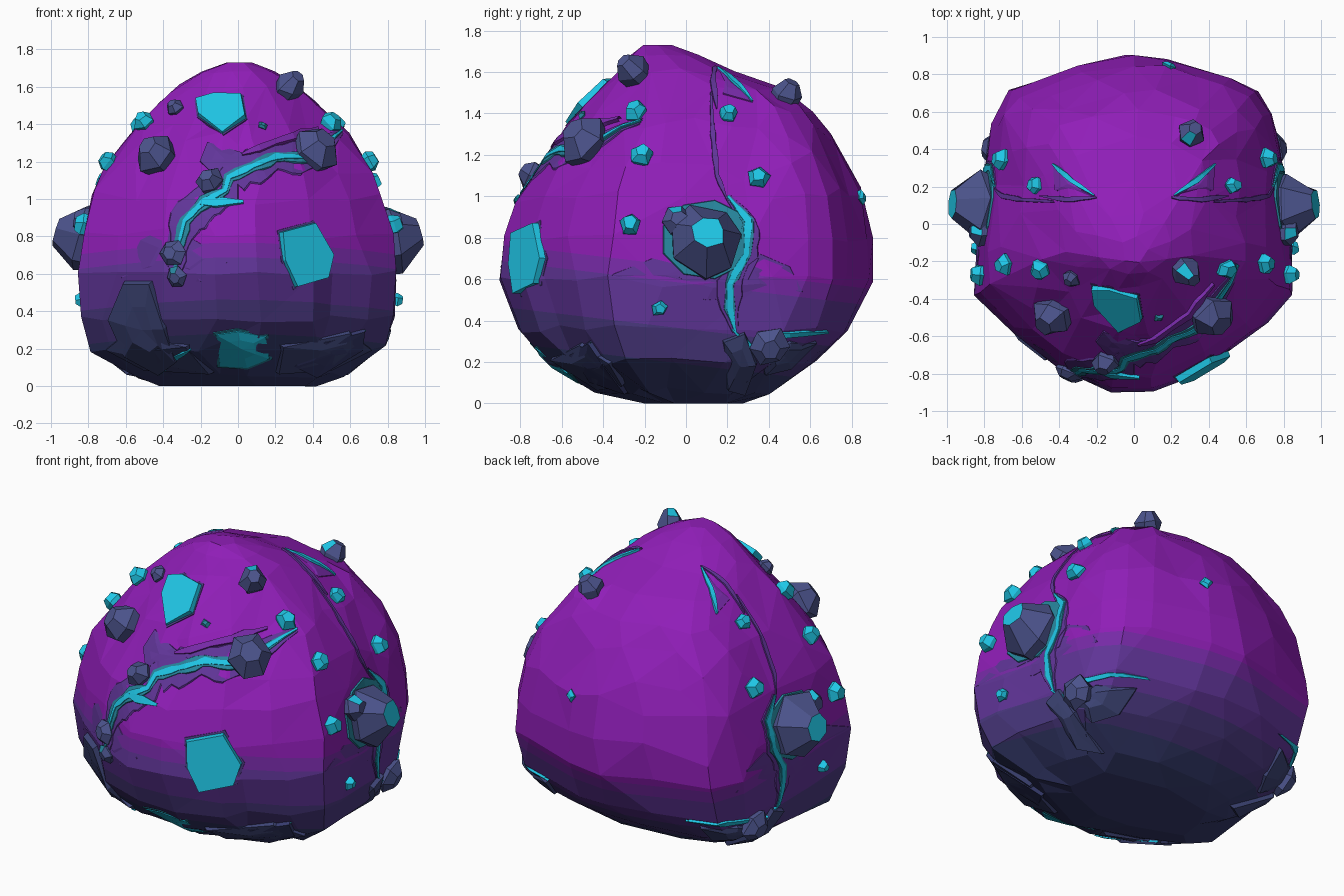
import bpy, bmesh, math, random
from mathutils import Vector
from mathutils.bvhtree import BVHTree

if "Cube" in bpy.data.objects:
    bpy.data.objects.remove(bpy.data.objects["Cube"])

random.seed(7)
COLOURS = {
    "purple": (0.28, 0.013, 0.48), "plum": (0.19, 0.024, 0.40), "violet": (0.12, 0.036, 0.32),
    "indigo": (0.07, 0.041, 0.22), "navy": (0.038, 0.045, 0.16), "slab_blue": (0.048, 0.06, 0.185),
    "slate": (0.072, 0.088, 0.265), "teal": (0.02, 0.24, 0.34), "cyan": (0.014, 0.58, 0.81)}
MATS = {}
for n, c in COLOURS.items():
    MATS[n] = bpy.data.materials.new(n)
    MATS[n].diffuse_color = (*c, 1)


def add(name, verts, faces, mats, idx=None):
    me = bpy.data.meshes.new(name)
    me.from_pydata([tuple(v) for v in verts], [], faces)
    for m in mats:
        me.materials.append(MATS[m])
    if idx:
        me.polygons.foreach_set("material_index", idx)
    bm = bmesh.new()
    bm.from_mesh(me)
    bmesh.ops.recalc_face_normals(bm, faces=bm.faces)
    bm.to_mesh(me)
    bm.free()
    ob = bpy.data.objects.new(name, me)
    bpy.context.collection.objects.link(ob)
    return ob


# Boulder body: rings (z, half width, front y, back y) share one plan outline, roughened then reduced to facets
ROWS = [(0, .42, -.2, .27), (.06, .57, -.42, .42), (.2, .79, -.67, .63), (.36, .83, -.81, .79),
        (.6, .845, -.9, .9), (.8, .825, -.88, .9), (1.0, .78, -.82, .86), (1.15, .715, -.71, .79),
        (1.3, .62, -.6, .71), (1.42, .52, -.5, .62), (1.52, .42, -.41, .47), (1.6, .33, -.33, .24),
        (1.68, .2, -.27, .07), (1.73, .07, -.21, -.07)]
HALF = [(0, -1), (.13, -.99), (.27, -.95), (.48, -.86), (.6, -.76), (.76, -.65), (.88, -.54), (1, -.42),
        (1, -.22), (.98, 0), (.96, .2), (.94, .36), (.92, .52), (.88, .66), (.79, .79), (.62, .86),
        (.42, .92), (.22, .98), (0, 1)]
PLAN = HALF + [(-x, y) for x, y in HALF[-2:0:-1]]
SEG = len(PLAN)
verts, faces = [], []
for k, (z, hw, yf, yb) in enumerate(ROWS):
    yc = (yf + yb) / 2
    for x, y in PLAN:
        j, jz = (0, 0) if k == 0 or z > 1.5 else (random.uniform(-.013, .013), random.uniform(-.02, .02))
        # rings near the crown are rounder than the squarish middle
        g = max(0, (z - 1.45) / .28)
        r = 1 + g * (1 / math.hypot(x, y) - 1)
        verts.append((x * r * hw * (1 + j), (yc + y * r * (yb - yc)) * (1 + j), z + jz))
for k in range(len(ROWS) - 1):
    for i in range(SEG):
        a, b = k * SEG + i, k * SEG + (i + 1) % SEG
        faces.append((a, b, b + SEG, a + SEG))
faces += [tuple(range(SEG))[::-1], tuple(range(len(verts) - SEG, len(verts)))]
body = add("boulder_body", verts, faces, ["purple", "plum", "violet", "indigo", "navy"])
dec = body.modifiers.new("facets", "DECIMATE")
dec.ratio = 0.42
reduced = bpy.data.meshes.new_from_object(body.evaluated_get(bpy.context.evaluated_depsgraph_get()))
body.modifiers.clear()
body.data = reduced

# Colour bands, cut along gently tilted planes
CUTS = [.66, .58, .36, .19]
TILT = .12
bm = bmesh.new()
bm.from_mesh(reduced)
for z in CUTS:
    bmesh.ops.bisect_plane(bm, geom=bm.verts[:] + bm.edges[:] + bm.faces[:], dist=1e-4,
                           plane_co=(0, 0, z), plane_no=Vector((0, TILT, 1)).normalized())
for f in bm.faces:
    c = f.calc_center_median()
    f.material_index = sum(c.z + TILT * c.y < z for z in CUTS)
    f.smooth = False
tree = BVHTree.FromBMesh(bm)
bm.to_mesh(reduced)
bm.free()


def surface(view, u, v, off):
    """Point on the body seen from a view, lifted by off along the normal."""
    o, d = {"front": ((u, -3, v), (0, 1, 0)), "right": ((3, u, v), (-1, 0, 0)),
            "left": ((-3, u, v), (1, 0, 0)), "top": ((u, v, 4), (0, 0, -1))}[view]
    p, n, _, _ = tree.ray_cast(Vector(o), Vector(d))
    if p is None:
        p, n, _, _ = tree.find_nearest(Vector(o) + Vector(d) * 2.2)
    return p + n * off


def ribbon(name, view, path, w, off, mat):
    """Tapered strip along a path laid on the body."""
    pts = []
    for a, b in zip(path, path[1:]):
        a, b = Vector(a), Vector(b)
        n = max(1, int((b - a).length / .04))
        pts += [a.lerp(b, i / n) for i in range(n)]
    pts.append(Vector(path[-1]))
    vs, fs = [], []
    for i, p in enumerate(pts):
        t = (pts[min(i + 1, len(pts) - 1)] - pts[max(i - 1, 0)]).normalized()
        side = Vector((-t.y, t.x))
        ww = w * random.uniform(.7, 1.25) * min(1, .25 + 4 * min(i, len(pts) - 1 - i) / len(pts))
        for k, o in ((-1, -.012), (-.8, off), (.8, off), (1, -.012)):
            q = p + side * ww * k
            vs.append(surface(view, q.x, q.y, o))
    for i in range(len(pts) - 1):
        for k in range(3):
            a = i * 4 + k
            fs.append((a, a + 1, a + 5, a + 4))
    add(name, vs, fs, [mat])


def plate(name, view, outline, off, mat, grow=1.0, flat=False):
    """Raised polygon slab laid on the body, optionally levelled to one plane."""
    pts = [Vector(p) for p in outline]
    c = sum(pts, Vector((0, 0))) / len(pts)
    n = len(pts)
    vs, fs = [surface(view, c.x, c.y, off)], []
    for s, o in ((.5, off), (1, off), (1.1, -.03)):
        vs += [surface(view, *(c + (p - c) * s * grow), o) for p in pts]
    if flat:
        rim = vs[n + 1:2 * n + 1]
        nrm = sum(((rim[i] - vs[0]).cross(rim[(i + 1) % n] - vs[0]) for i in range(n)), Vector()).normalized()
        if nrm.dot(vs[0] - Vector((0, 0, .8))) < 0:
            nrm.negate()
        heights = sorted(v.dot(nrm) for v in vs[:2 * n + 1])
        top = (heights[-1] + heights[n]) / 2
        for i in range(2 * n + 1):
            vs[i] = vs[i] + nrm * (top - vs[i].dot(nrm))
    for i in range(n):
        j = (i + 1) % n
        fs.append((0, 1 + i, 1 + j))
        for r in (0, n):
            fs.append((1 + r + i, 1 + r + n + i, 1 + r + n + j, 1 + r + j))
    add(name, vs, fs, [mat])


def crystal(name, pos, r, h, side="slate", accent="cyan", axis=None, n=6, tip=.5, cap=False):
    """Faceted stub standing on the body; its cap or most upward bevel facet takes the accent colour."""
    p, nrm, _, _ = tree.find_nearest(Vector(pos))
    ax = Vector(axis).normalized() if axis else nrm
    if axis:
        p = Vector(pos)
    q = ax.to_track_quat("Z", "Y")
    vs, fs = [], []
    for z, k in ((-.4, .8), (.35, 1), (1, tip)):
        for i in range(n):
            a = math.tau * (i + .3 * random.random()) / n
            rr = r * k * random.uniform(.88, 1.1)
            hz = h * (z + (random.uniform(-.12, .12) if z == .35 else 0))
            vs.append(p + q @ Vector((rr * math.cos(a), rr * math.sin(a), hz)))
    for k in range(2):
        for i in range(n):
            j = (i + 1) % n
            fs.append((k * n + i, k * n + j, k * n + n + j, k * n + n + i))
    up = max(range(n, 2 * n), key=lambda f: sum(vs[v].z for v in fs[f]))
    fs += [tuple(range(n))[::-1], tuple(range(2 * n, 3 * n))]
    pick = 2 * n + 1 if cap else up
    add(name, vs, fs, [side, accent], [int(f == pick) for f in range(2 * n + 2)])


# Front crack: dark surround, teal edge and glowing core
crack = [(-.34, .58), (-.32, .72), (-.28, .88), (-.18, .98), (-.07, 1.04), (-.05, 1.11), (.08, 1.17), (.2, 1.22),
         (.38, 1.22), (.55, 1.36)]
plate("left_cheek_shade", "front", [(-.62, .58), (-.52, .78), (-.36, .86), (-.2, .76), (-.06, .66), (-.2, .56)], .003, "violet")
ribbon("front_crack_surround", "front", crack, .1, .006, "violet")
ribbon("front_crack_edge", "front", crack, .038, .011, "teal")
ribbon("front_crack_glow", "front", crack[1:], .018, .016, "cyan")
ribbon("front_crack_branch", "front", [(-.2, .97), (-.08, .98), (.03, .98)], .022, .018, "cyan")
plate("front_crack_ledge", "front", [(-.16, 1.3), (.0, 1.25), (.12, 1.22), (-.04, 1.14), (-.14, 1.14), (-.2, 1.2)], .01, "violet")
ribbon("front_brow_ledge", "front", [(.02, 1.23), (.2, 1.3), (.42, 1.37)], .025, .02, "plum")

# Inset gems on the front, each with a dark rim
GEMS = {"upper": [(-.22, 1.52), (-.13, 1.56), (.02, 1.55), (.04, 1.43), (-.08, 1.35), (-.21, 1.44)],
        "cheek": [(.22, .82), (.4, .87), (.5, .7), (.47, .58), (.3, .53), (.24, .67)],
        "lower": [(-.12, .28), (0, .3), (.15, .27), (.17, .15), (.05, .1), (-.1, .11)]}
for n, pts in GEMS.items():
    low = n == "lower"
    plate(n + "_gem_rim", "front", pts, .004, "teal" if low else "indigo", 1.08)
    plate(n + "_gem", "front", pts, .008 if low else .018, "cyan", .97, flat=not low)

# Dark rock slabs low on the front
plate("front_slab_left", "front", [(-.68, .36), (-.6, .55), (-.46, .55), (-.39, .32), (-.33, .15), (-.42, .08), (-.6, .18)], .03, "slab_blue")
plate("front_slab_right", "front", [(.3, .12), (.45, .24), (.67, .3), (.66, .2), (.42, .06)], .02, "navy")
ribbon("slab_crack_left", "front", [(-.42, .07), (-.33, .16), (-.25, .2)], .012, .014, "cyan")
ribbon("slab_crack_right", "front", [(.35, .2), (.5, .24), (.68, .3)], .008, .01, "teal")

# Details repeated on both sides
for s, view in ((1, "right"), (-1, "left")):
    ribbon(view + "_seam", view, [(.12, 1.5), (.13, 1.3), (.15, 1.1), (.2, .98)], .014, .008, "violet")
    lower = [(.2, 1.0), (.3, .88), (.29, .72), (.21, .58), (.21, .46), (.24, .34)]
    plate(view + "_crystal_shade", view, [(-.36, .62), (-.16, .7), (-.02, .6), (.3, .6), (.36, .72), (.5, .66), (.56, .54), (.1, .5)], .003, "violet")
    ribbon(view + "_crack_surround", view, lower, .06, .006, "violet")
    ribbon(view + "_crack_edge", view, lower, .032, .01, "teal")
    ribbon(view + "_crack_glow", view, lower, .02, .014, "cyan")
    ribbon(view + "_crack_foot", view, [(.22, .36), (.32, .27), (.45, .33), (.68, .35)], .016, .014, "cyan")
    plate(view + "_foot_slab", view, [(.18, .3), (.28, .34), (.34, .2), (.28, .06), (.2, .08)], .025, "slab_blue")
    plate(view + "_foot_slab_back", view, [(.36, .24), (.5, .3), (.62, .3), (.5, .18), (.38, .15)], .018, "slab_blue")
    plate(view + "_front_slab", view, [(-.64, .22), (-.5, .29), (-.36, .2), (-.3, .1), (-.42, .08)], .02, "slab_blue")
    plate(view + "_socket", view, [(.1 + .22 * math.cos(a), .79 + .19 * math.sin(a))
                                   for a in [math.tau * i / 9 for i in range(9)]], .01, "teal")
    plate(view + "_top_chip", "top", [(s * .2, .14), (s * .43, .32), (s * .42, .18)], .006, "plum")
    ribbon(view + "_top_crack", "top", [(s * .21, .15), (s * .33, .23), (s * .43, .32)], .014, .014, "cyan")
    ribbon(view + "_top_seam", "top", [(s * .2, .14), (s * .36, .13), (s * .5, .15)], .014, .01, "violet")
    crystal(view + "_big_crystal", (s * .78, .09, .77), .19, .2, axis=(s, .1, .3), n=7, tip=.42, cap=True)
    crystal(view + "_big_crystal_chip", (s * .8, -.04, .88), .08, .08)
    crystal(view + "_foot_rock", (s * .74, .4, .28), .1, .07, accent="slate")
    small = [(.5, -.24, 1.41, .06), (.67, -.21, 1.18, .06), (.74, .35, 1.1, .06), (.82, -.27, .86, .06),
             (.84, -.13, .46, .04), (.51, .2, 1.38, .05)]
    for i, (x, y, z, r) in enumerate(small):
        crystal(f"{view}_small_crystal_{i}", (s * x, y, z), r, r, side="cyan", accent="cyan", n=5, tip=.6)

# Single rocks and crystals
ROCKS = [("brow_rock_left", (-.47, -.53, 1.27), .115, .13, "slate"), ("brow_rock_right", (.44, -.52, 1.29), .13, .13, "slate"),
         ("crack_rock", (-.14, -.7, 1.07), .075, .08, "slate"), ("crown_rock", (.28, -.25, 1.6), .08, .12, "cyan"),
         ("crown_back_rock", (.3, .48, 1.48), .08, .09, "cyan"), ("temple_rock", (-.36, -.32, 1.52), .05, .05, "slate"),
         ("low_rock", (-.33, -.75, .7), .075, .05, "slate"), ("low_rock_small", (-.31, -.77, .6), .06, .04, "teal")]
for n, p, r, h, acc in ROCKS:
    crystal(n, p, r, h, accent=acc)
crystal("back_chip", (.2, .88, 1.0), .04, .02, side="cyan", n=4)
crystal("front_chip", (.13, -.5, 1.39), .03, .02, side="teal", accent="teal", n=4)

for m in bpy.data.materials:
    if m.users and not m.is_grease_pencil:
        m.use_nodes = True
        m.node_tree.nodes["Principled BSDF"].inputs["Base Color"].default_value = m.diffuse_color
